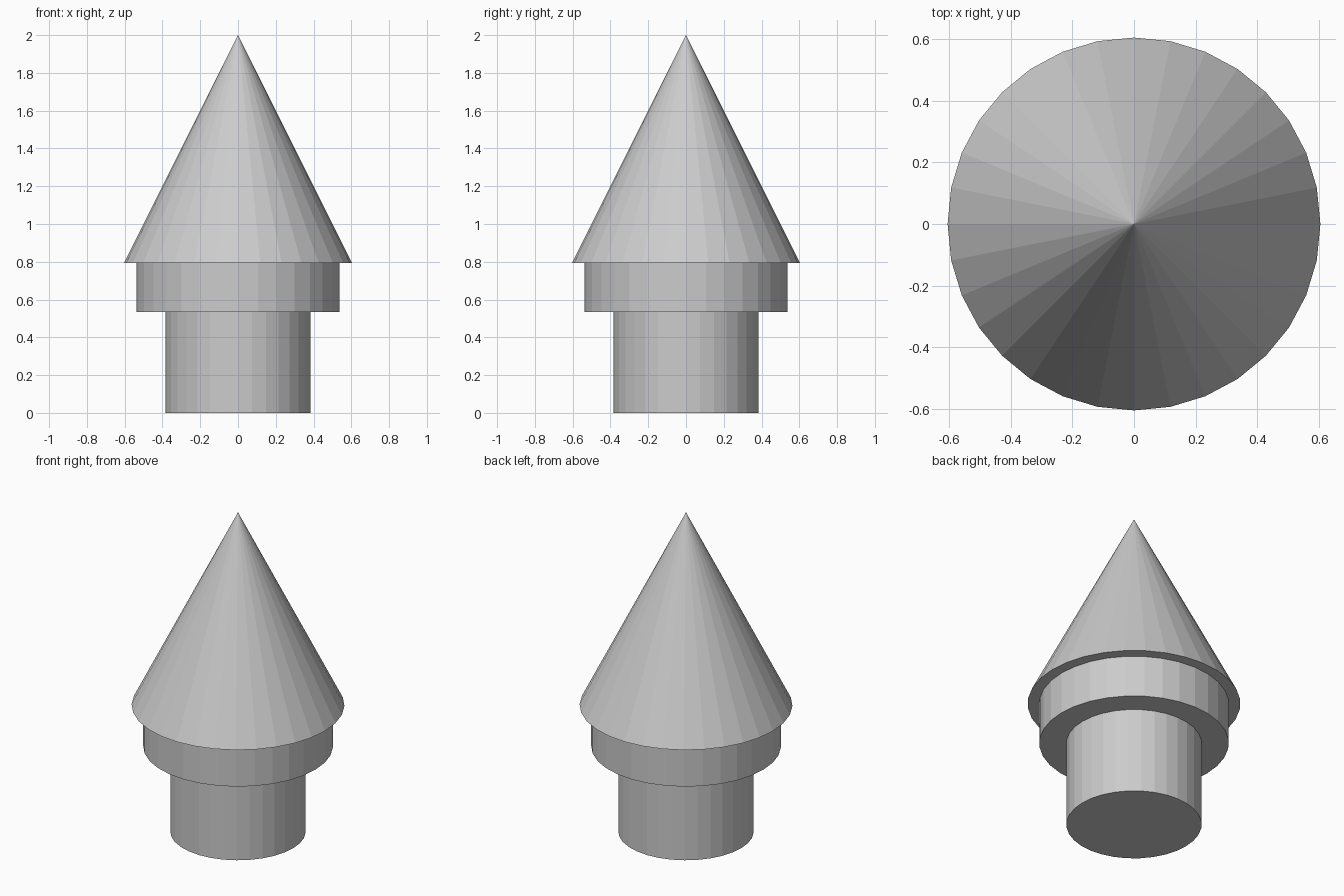
import bpy

if "Cube" in bpy.data.objects:
    bpy.data.objects.remove(bpy.data.objects["Cube"])

SIDES = 32


def round_part(name, r_bottom, r_top, z0, z1):
    """Flat-shaded cylinder or cone standing between two heights."""
    bpy.ops.mesh.primitive_cone_add(
        vertices=SIDES, radius1=r_bottom, radius2=r_top,
        depth=z1 - z0, location=(0, 0, (z0 + z1) / 2))
    obj = bpy.context.object
    obj.name = name
    return obj


# Stem at the bottom
round_part("stem", 0.384, 0.384, 0.0, 0.533)
# Wider collar under the tip
round_part("collar", 0.538, 0.538, 0.533, 0.793)
# Pointed tip
round_part("cone_tip", 0.604, 0.0, 0.793, 2.0)
